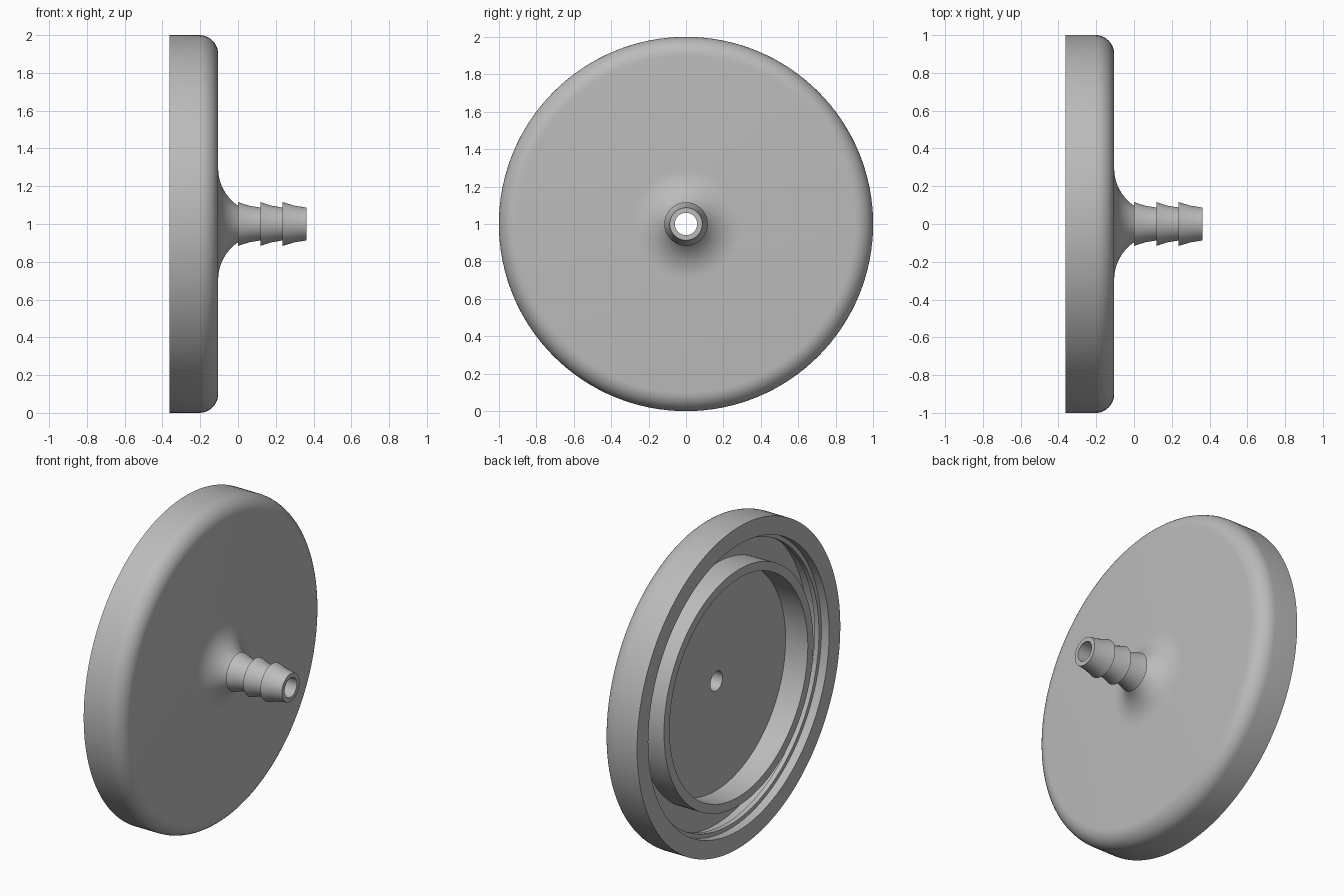
import bpy
import bmesh
from math import sin, cos, pi, radians
from mathutils import Matrix, Vector

cube = bpy.data.objects.get("Cube")
if cube:
    bpy.data.objects.remove(cube)

SEGMENTS = 128
BACK, FLOOR, FACE, TIP = -0.363, -0.21, -0.105, 0.363
BORE = 0.06


def arc(cx, cr, radius, start, end, steps):
    """Arc in (x, radius) space, angles in degrees."""
    angles = [radians(start + (end - start) * i / steps) for i in range(steps + 1)]
    return [(cx + radius * cos(a), cr + radius * sin(a)) for a in angles]


def barb(x, length):
    """One slightly hollow tapered barb, wide end first."""
    return [(x, 0.116), (x + length / 2, 0.097), (x + length, 0.087)]


def lathe(name, profile, material):
    """Turn a closed (x, radius) profile about the x axis."""
    bm = bmesh.new()
    rings = []
    for i in range(SEGMENTS):
        a = 2 * pi * i / SEGMENTS
        rings.append([bm.verts.new((x, r * cos(a), 1 + r * sin(a))) for x, r in profile])
    n = len(profile)
    for i, ring in enumerate(rings):
        following = rings[(i + 1) % SEGMENTS]
        for j in range(n):
            k = (j + 1) % n
            bm.faces.new((ring[j], ring[k], following[k], following[j]))
    bmesh.ops.recalc_face_normals(bm, faces=bm.faces)
    mesh = bpy.data.meshes.new(name)
    bm.to_mesh(mesh)
    bm.free()
    mesh.materials.append(material)
    obj = bpy.data.objects.new(name, mesh)
    bpy.context.collection.objects.link(obj)
    bpy.ops.object.select_all(action="DESELECT")
    obj.select_set(True)
    bpy.context.view_layer.objects.active = obj
    bpy.ops.object.shade_smooth_by_angle(angle=radians(28))
    return obj


grey = bpy.data.materials.new("plain grey")
grey.use_nodes = True
colour = (0.5, 0.5, 0.5, 1)
grey.diffuse_color = colour
grey.node_tree.nodes["Principled BSDF"].inputs["Base Color"].default_value = colour

# Rounded outer rim, front face and flared neck
outside = [(BACK, 1.0)] + arc(FACE - 0.1, 0.9, 0.1, 90, 0, 10)
neck = arc(FACE + 0.24, 0.295, 0.24, 180, 236, 12)

# Three hose barbs, then the straight bore back to the inner floor
barbs = barb(0, 0.118) + barb(0.118, 0.118) + barb(0.236, TIP - 0.236)
bore = [(TIP, BORE), (FLOOR, BORE)]

# Inner sealing ring, groove and snap bead inside the rim
sealing_ring = [(FLOOR, 0.68), (BACK, 0.68), (BACK, 0.735), (FLOOR, 0.735)]
snap_bead = [(FLOOR, 0.89), (-0.28, 0.89), (-0.28, 0.865),
             (-0.31, 0.865), (-0.31, 0.89), (BACK, 0.89)]

lathe("cap_with_hose_barb", outside + neck + barbs + bore + sealing_ring + snap_bead, grey)
